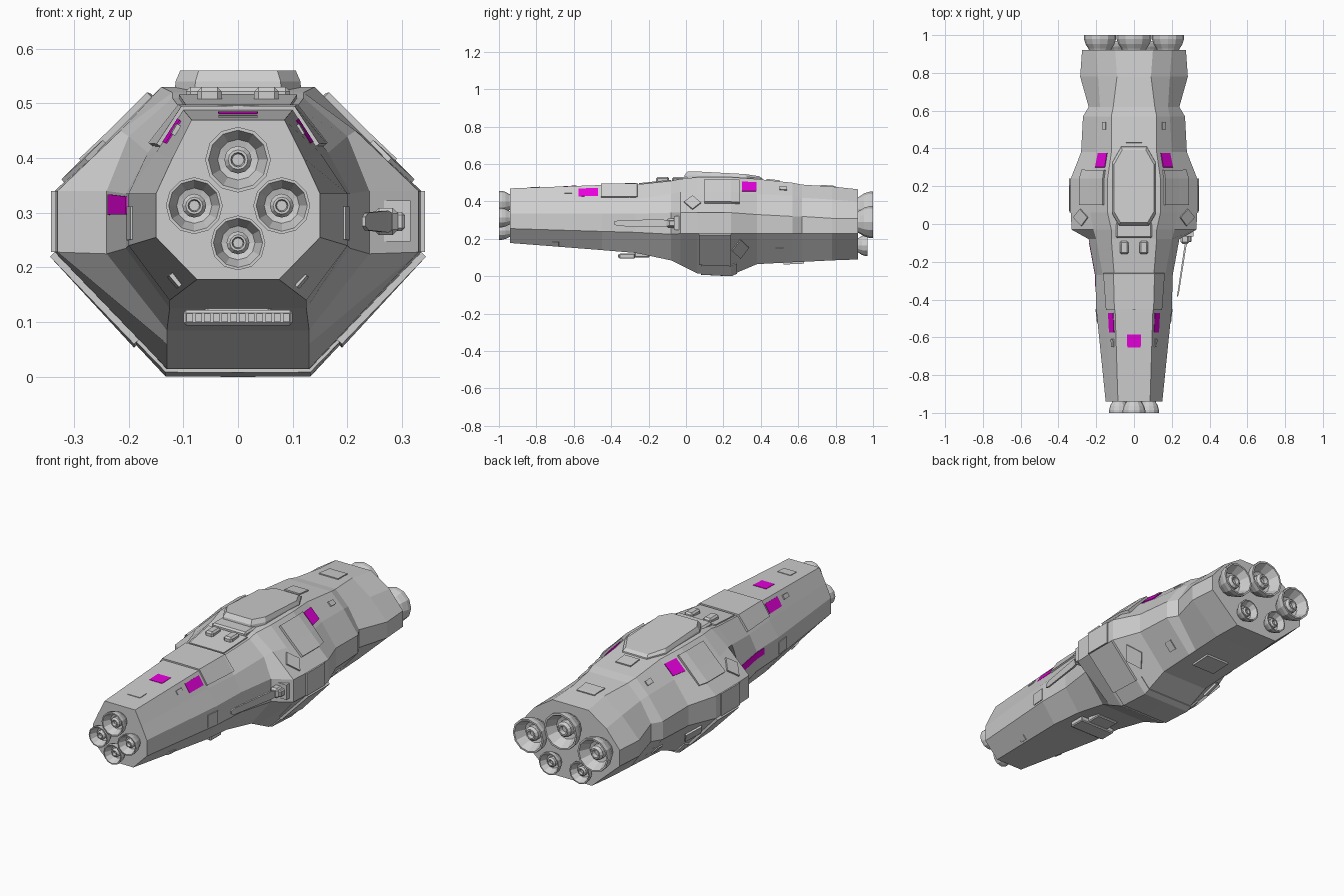
import bpy, bmesh, math
from mathutils import Vector, Matrix

cube = bpy.data.objects.get("Cube")
if cube:
    bpy.data.objects.remove(cube, do_unlink=True)


def material(name, color):
    m = bpy.data.materials.new(name)
    m.use_nodes = True
    m.diffuse_color = color
    m.node_tree.nodes["Principled BSDF"].inputs["Base Color"].default_value = color
    return m


GREY = material("hull_grey", (0.62, 0.62, 0.62, 1))
MAGENTA = material("marking_magenta", (0.9, 0.0, 0.8, 1))

# Hull stations: y, top corner x z, shoulder x z, side x, side z high and low, keel corner x z
STATIONS = [
    (-.94, .085, .47, .12, .4, .15, .335, .255, .075, .178),
    (-.45, .1, .488, .15, .41, .2, .335, .24, .125, .14),
    (-.27, .105, .49, .165, .41, .205, .335, .235, .125, .125),
    (-.08, .12, .51, .2, .44, .24, .34, .225, .13, .085),
    (-.03, .12, .52, .215, .45, .33, .34, .228, .13, .06),
    (.06, .14, .53, .23, .44, .335, .34, .228, .13, .015),
    (.24, .14, .53, .23, .44, .335, .34, .228, .13, .006),
    (.38, .12, .52, .2, .44, .28, .33, .23, .13, .065),
    (.57, .12, .5, .19, .43, .27, .32, .23, .13, .075),
    (.62, .11, .49, .18, .42, .24, .32, .23, .13, .077),
    (.78, .09, .48, .19, .41, .285, .31, .23, .13, .085),
    (.92, .1, .465, .2, .4, .275, .31, .23, .12, .09),
]


def half_profile(s):
    y, xt, zt, xs, zs, w, zu, zl, xb, zb = s
    return [Vector((x, y, z)) for x, z in
            ((0, zt), (xt, zt), (xs, zs), (w, zu), (w, zl), (xb, zb), (0, zb))]


def on_hull(y, u):
    """Point on the hull; u runs 0 (top centre) to 6 (keel centre), negative on -x."""
    for a, b in zip(STATIONS, STATIONS[1:]):
        if y <= b[0]:
            break
    t = (y - a[0]) / (b[0] - a[0])
    i = min(int(abs(u)), 5)
    f = abs(u) - i
    p, q = half_profile(a), half_profile(b)
    v = p[i].lerp(p[i + 1], f).lerp(q[i].lerp(q[i + 1], f), t)
    if u < 0:
        v.x = -v.x
    return v


def finish(name, bm, mat=GREY):
    bmesh.ops.recalc_face_normals(bm, faces=bm.faces)
    me = bpy.data.meshes.new(name)
    bm.to_mesh(me)
    bm.free()
    me.materials.append(mat)
    ob = bpy.data.objects.new(name, me)
    bpy.context.collection.objects.link(ob)
    return ob


def loft(name, rings, mat=GREY):
    bm = bmesh.new()
    rows = [[bm.verts.new(p) for p in r] for r in rings]
    n = len(rows[0])
    for a, b in zip(rows, rows[1:]):
        for i in range(n):
            bm.faces.new((a[i], a[(i + 1) % n], b[(i + 1) % n], b[i]))
    bm.faces.new(rows[0])
    bm.faces.new(rows[-1])
    return finish(name, bm, mat)


def thicken(ob, t):
    mod = ob.modifiers.new("thickness", "SOLIDIFY")
    mod.thickness, mod.offset = 2 * t, 0
    return ob


def skin(name, y0, y1, u0, u1, t=.006, mat=GREY):
    """Plate that follows the hull between two stations and two profile positions."""
    ys = [y0] + [s[0] for s in STATIONS if y0 < s[0] < y1] + [y1]
    us = [u0] + [i for i in range(-6, 7) if u0 < i < u1] + [u1]
    bm = bmesh.new()
    g = [[bm.verts.new(on_hull(y, u)) for u in us] for y in ys]
    for a, b in zip(g, g[1:]):
        for i in range(len(us) - 1):
            bm.faces.new((a[i], a[i + 1], b[i + 1], b[i]))
    return thicken(finish(name, bm, mat), t)


def diamond(name, y, u, dy, du, t=.008):
    bm = bmesh.new()
    bm.faces.new([bm.verts.new(on_hull(y + a * dy, u + b * du))
                  for a, b in ((-1, 0), (0, -1), (1, 0), (0, 1))])
    return thicken(finish(name, bm), t)


def box(name, center, size, rot=None, bevel=0):
    bm = bmesh.new()
    bmesh.ops.create_cube(bm, size=1)
    bmesh.ops.scale(bm, vec=size, verts=bm.verts)
    if bevel:
        bmesh.ops.bevel(bm, geom=bm.edges[:], offset=bevel, segments=1, affect="EDGES")
    bmesh.ops.transform(bm, matrix=Matrix.Translation(center) @ (rot or Matrix()), verts=bm.verts)
    return finish(name, bm)


def nozzle(name, x, y, z, r, length, way):
    """Twelve-sided bell with a stepped rim and an inner injector."""
    profile = ((.6, -.2), (.72, .1), (.9, .4), (1, .75), (1, 1), (.9, 1), (.62, .35),
               (.42, .3), (.42, .6), (.3, .75), (.22, .75), (.18, .5))
    rings = [[(x + r * k * math.cos(i * math.tau / 12), y + way * length * d,
               z + r * k * math.sin(i * math.tau / 12)) for i in range(12)]
             for k, d in profile]
    return loft(name, rings)


# Main hull
rings = []
for s in STATIONS:
    half = half_profile(s)[1:6]
    rings.append(half + [Vector((-p.x, p.y, p.z)) for p in reversed(half)])
loft("hull", rings)

# Engines at both ends
for i, (x, z, r) in enumerate(((0, .397, .06), (-.08, .313, .052), (.08, .313, .052), (0, .245, .05))):
    nozzle(f"front_nozzle_{i}", x, -.94, z, r, .06, -1)
for i, (x, z, r) in enumerate(((0, .36, .092), (-.18, .29, .085), (.18, .29, .085),
                               (-.085, .165, .056), (.085, .165, .056))):
    nozzle(f"rear_nozzle_{i}", x, .92, z, r, .08 if r > .06 else .05, 1)


# Dorsal cap, a long octagon with sloped sides
def cap_ring(k, z, back_drop):
    half = [(.075, 0), (.11, .06), (.11, .32), (.065, .4)]
    pts = half + [(-x, y) for x, y in reversed(half)]
    return [(x * k, .2 + (y - .2) * k, z - back_drop * max(0, y - .23)) for x, y in pts]


loft("dorsal_cap", [cap_ring(1.06, .5, 0), cap_ring(1.04, .54, .1), cap_ring(.96, .56, .15)])
box("cap_front_step", (0, -.03, .515), (.19, .09, .03), bevel=.008)
skin("cap_rear_hatch", .43, .5, -.35, .35)

# Armour plates around the middle and the saddle behind the nose
skin("nose_saddle", -.455, -.26, -1.85, 1.85, .008)
skin("neck_plate", -.25, -.08, -.9, .9, .006)
skin("keel_plate", .08, .27, 4.75, 6, .006)
skin("keel_plate_mirror", .08, .27, -6, -4.75, .006)
skin("rear_top_hatch", .72, .8, -.55, .55, .005)
skin("nose_top_hatch", -.83, -.78, -.4, .4, .003)
skin("rear_belly_hatch", .52, .63, 5.5, 6, .01)
skin("rear_belly_hatch_mirror", .52, .63, -6, -5.5, .01)
for side, tag in ((1, "left"), (-1, "right")):
    def strip(name, y0, y1, a, b, t=.006, mat=GREY):
        lo, hi = sorted((side * a, side * b))
        return skin(f"{tag}_{name}", y0, y1, lo, hi, t, mat)

    strip("shoulder_panel", .1, .285, 1.2, 2.5, .012)
    strip("side_panel", .06, .205, 3, 4, .007)
    strip("lower_panel", .07, .24, 4, 4.75, .012)
    strip("nose_side_hatch", -.52, -.45, 3.25, 3.9, .004)
    diamond(f"{tag}_shoulder_hatch", .035, side * 2.5, .045, .35)
    diamond(f"{tag}_lower_hatch", .29, side * 4.4, .045, .25)
    # Small thruster blocks
    for i, (y, u) in enumerate(((-.63, 1.4), (-.7, 4.8), (.52, 1.5), (.5, 4.6))):
        strip(f"thruster_{i}", y - .02, y + .02, u - .12, u + .12, .006)
    # Painted markings
    strip("nose_marking", -.575, -.47, 1.2, 1.75, .002, MAGENTA)
    strip("shoulder_marking", .3, .375, 1.25, 1.85, .004, MAGENTA)
    # Sensor housings ahead of the cap
    box(f"{tag}_sensor_housing", (side * .052, -.125, .515), (.045, .07, .03), bevel=.008)
skin("nose_top_marking", -.655, -.585, -.38, .38, .002, MAGENTA)
skin("right_wall_marking", -.33, -.1, -3.38, -3.05, .002, MAGENTA)

# Chin gallery with a row of ports
box("chin_gallery", (0, -.315, .108), (.2, .085, .028), bevel=.005)
box("chin_mount", (0, -.235, .115), (.12, .08, .03), bevel=.005)
for i in range(12):
    box(f"chin_port_{i}", ((i - 5.5) * .016, -.36, .108), (.012, .006, .016))

# Side gun on the left wall
box("gun_base", (.285, -.05, .285), (.06, .03, .075))
box("gun_housing", (.27, -.08, .284), (.045, .05, .05), bevel=.01)
box("gun_muzzle_block", (.293, -.075, .284), (.025, .04, .035), bevel=.006)
loft("gun_barrel", [[(x + a * w, y, .284 + b * h) for a, b in ((-1, -1), (1, -1), (1, 1), (-1, 1))]
                    for x, y, w, h in ((.28, -.08, .006, .013), (.27, -.13, .005, .02),
                                       (.235, -.36, .004, .016), (.23, -.385, .003, .008))])
